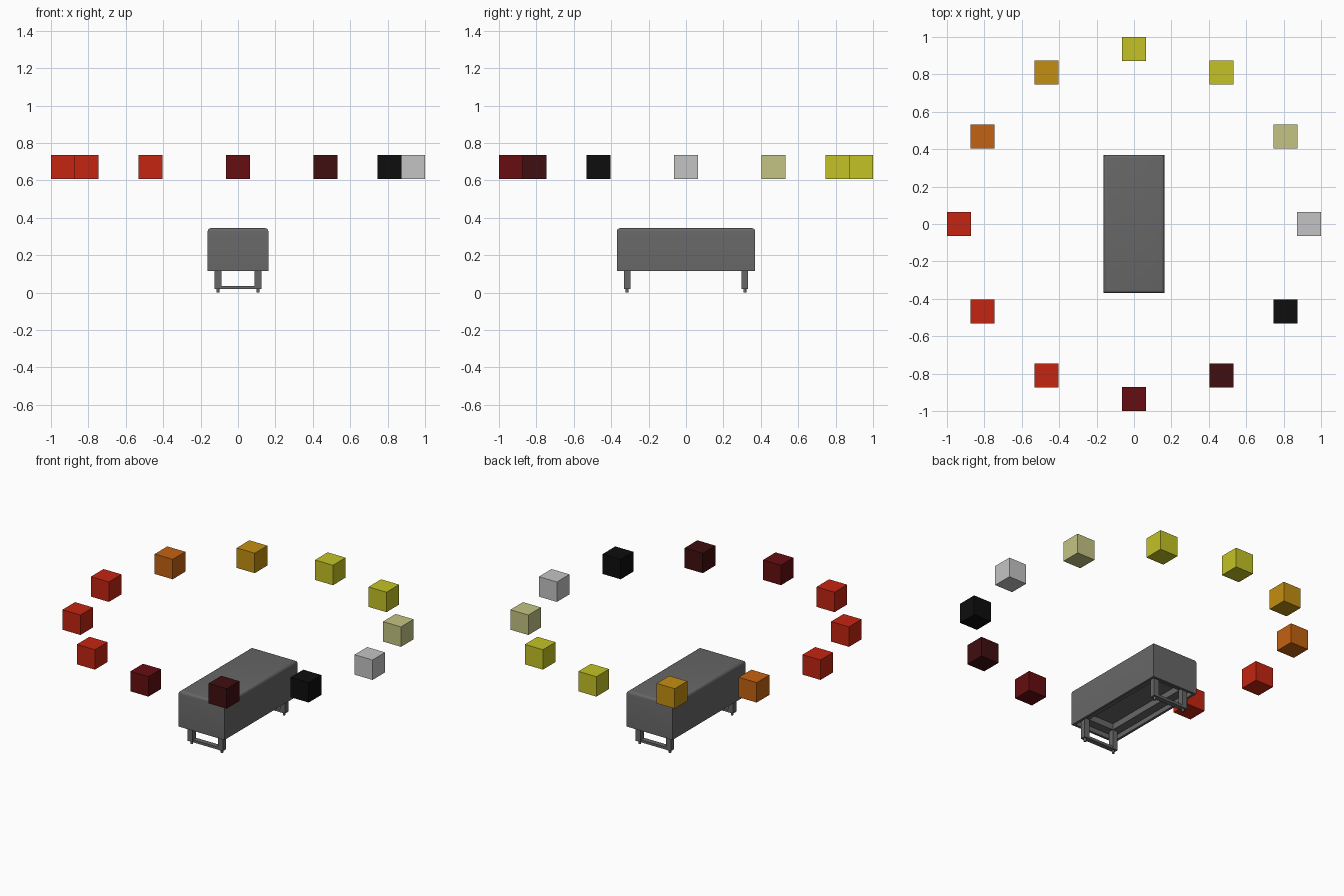
import bpy, bmesh, math
from mathutils import Matrix, Vector

default = bpy.data.objects.get("Cube")
if default:
    bpy.data.objects.remove(default, do_unlink=True)


def linear(c):
    c /= 255
    return c / 12.92 if c <= 0.04045 else ((c + 0.055) / 1.055) ** 2.4


def material(name, *rgb):
    colour = [linear(c) for c in rgb] + [1]
    m = bpy.data.materials.new(name)
    m.use_nodes = True
    m.diffuse_color = colour
    m.node_tree.nodes["Principled BSDF"].inputs["Base Color"].default_value = colour
    return m


def finish(name, bm, mat):
    mesh = bpy.data.meshes.new(name)
    bm.to_mesh(mesh)
    bm.free()
    obj = bpy.data.objects.new(name, mesh)
    mesh.materials.append(mat)
    bpy.context.collection.objects.link(obj)
    return obj


def box_mesh(centre, size):
    bm = bmesh.new()
    bmesh.ops.create_cube(bm, size=1, matrix=Matrix.Translation(centre) @ Matrix.Diagonal((*size, 1)))
    return bm


def box(name, centre, size, mat):
    return finish(name, box_mesh(centre, size), mat)


grey = material("bench grey", 103, 103, 103)
silver = material("light grey", 196, 196, 196)
cream = material("pale yellow", 196, 196, 131)
yellow = material("yellow", 196, 194, 37)
amber = material("amber", 196, 143, 17)
orange = material("orange", 196, 98, 17)
red = material("red", 196, 37, 17)
crimson = material("dark red", 102, 13, 16)
maroon = material("maroon", 64, 14, 16)
black = material("black", 13, 13, 13)

# Ring of floating cubes
ring = [silver, cream, yellow, yellow, amber, orange, red, red, red, crimson, maroon, black]
for i, mat in enumerate(ring):
    a = math.tau * i / len(ring)
    box(f"ring_cube_{i + 1}", (0.936 * math.cos(a), 0.936 * math.sin(a), 0.672), (0.128,) * 3, mat)

# Bench body: soft top edges, stepped hollow underneath
bm = box_mesh((0, 0, 0.23), (0.325, 0.74, 0.23))
bm.normal_update()
bottom = next(f for f in bm.faces if f.normal.z < -0.9)
for thickness, depth in ((0.016, 0), (0.0002, -0.03), (0.055, 0), (0.0002, -0.04)):
    bmesh.ops.inset_region(bm, faces=[bottom], thickness=thickness, depth=depth, use_even_offset=True)
    bm.normal_update()
top_edges = [e for e in bm.edges if all(v.co.z > 0.34 for v in e.verts)]
bmesh.ops.bevel(bm, geom=top_edges, offset=0.018, segments=4, profile=0.5, affect='EDGES')
body = finish("bench_body", bm, grey)
bpy.context.view_layer.objects.active = body
body.select_set(True)
bpy.ops.object.shade_smooth_by_angle(angle=math.radians(35))
body.select_set(False)

# Leg frames: two posts, a low crossbar and small round feet at each end
for end, y in (("front", -0.315), ("back", 0.315)):
    box(f"{end}_crossbar", (0, y, 0.027), (0.19, 0.033, 0.016), grey)
    for side, x in (("right", -0.107), ("left", 0.107)):
        box(f"{end}_{side}_leg", (x, y, 0.083), (0.036, 0.034, 0.128), grey)
        bm = bmesh.new()
        bmesh.ops.create_cone(bm, cap_ends=True, segments=12, radius1=0.008, radius2=0.008,
                              depth=0.022, matrix=Matrix.Translation(Vector((x, y, 0.011))))
        finish(f"{end}_{side}_foot", bm, grey)
